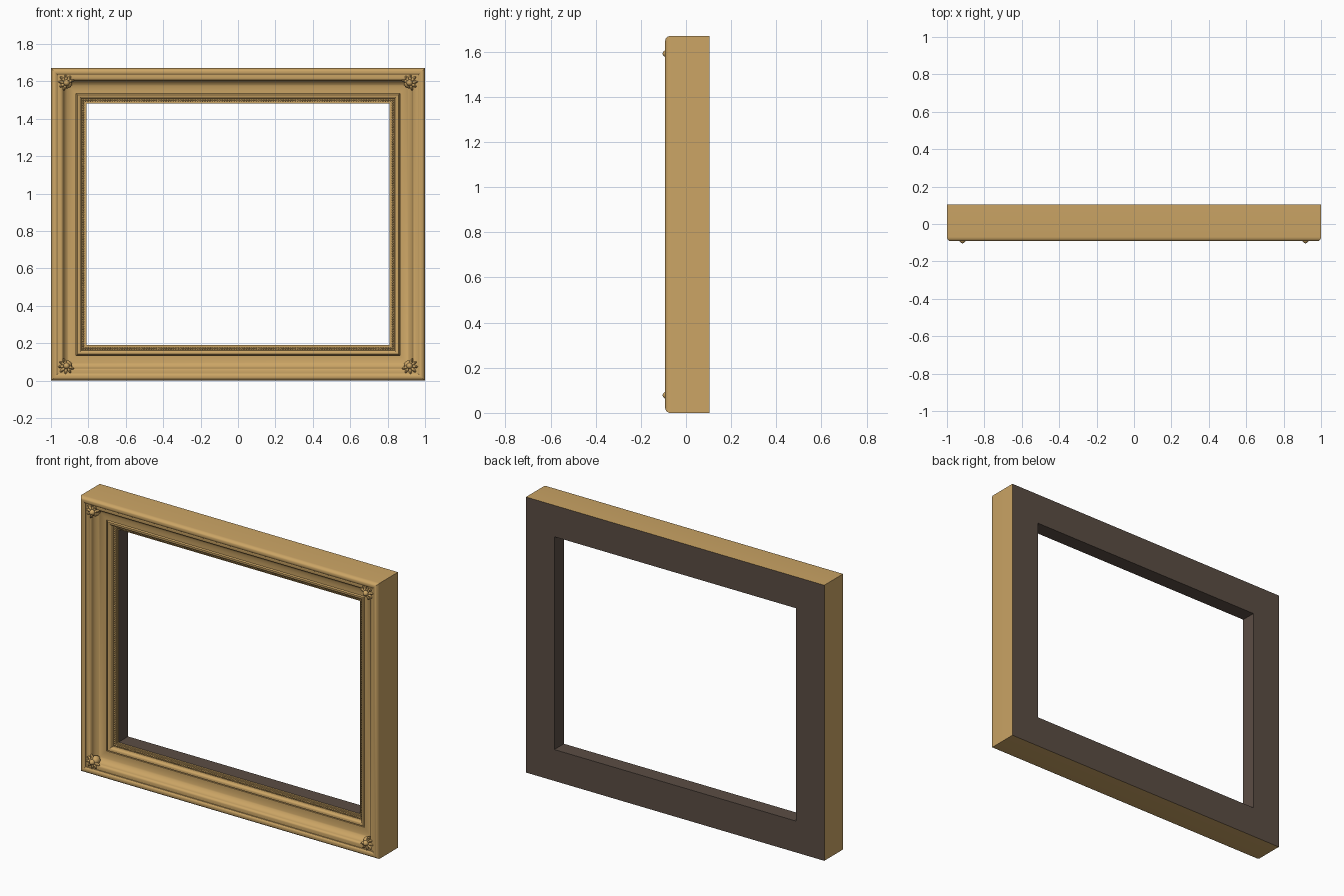
import bpy, bmesh, math
from mathutils import Matrix, Vector

cube = bpy.data.objects.get("Cube")
if cube:
    bpy.data.objects.remove(cube)

HALF_W, HALF_H = 1.0, 0.835
BACK, INNER = 0.104, 0.19


def material(name, rgb):
    m = bpy.data.materials.new(name)
    m.use_nodes = True
    m.diffuse_color = (*rgb, 1)
    m.node_tree.nodes["Principled BSDF"].inputs["Base Color"].default_value = (*rgb, 1)
    return m


gold = material("antique gold", (0.60, 0.375, 0.13))
brown = material("dark brown wood", (0.105, 0.075, 0.058))


def finish(bm, name, mats, angle=30):
    bmesh.ops.recalc_face_normals(bm, faces=bm.faces)
    mesh = bpy.data.meshes.new(name)
    bm.to_mesh(mesh)
    bm.free()
    for m in mats:
        mesh.materials.append(m)
    ob = bpy.data.objects.new(name, mesh)
    bpy.context.collection.objects.link(ob)
    bpy.ops.object.select_all(action='DESELECT')
    ob.select_set(True)
    bpy.context.view_layer.objects.active = ob
    bpy.ops.object.shade_smooth_by_angle(angle=math.radians(angle))
    return ob


def arc(cx, cy, rx, ry, a0, a1, n):
    """Elliptical arc in (inset, y), angles in degrees."""
    out = []
    for i in range(n + 1):
        a = math.radians(a0 + (a1 - a0) * i / n)
        out.append((cx + rx * math.cos(a), cy + ry * math.sin(a)))
    return out


# Moulding profile from outer back edge, over the front, to the opening
profile = [(0, BACK)]
profile += arc(0.02, -0.069, 0.02, 0.023, 180, 300, 8)       # rounded outer lip
profile += [(0.037, -0.084), (0.037, -0.078), (0.046, -0.078)]
profile += arc(0.046, -0.062, 0.020, 0.016, -90, 0, 6)       # shoulder roll
profile += arc(0.125, -0.062, 0.059, 0.040, 170, 90, 10)     # broad cove
profile += [(0.135, -0.022), (0.135, -0.012)]
profile += arc(0.142, -0.012, 0.020, 0.014, -90, 0, 6)       # inner roll
profile += [(0.162, 0.004), (0.182, 0.004), (0.182, 0.012), (INNER, 0.012)]
sight = len(profile) - 1
profile += [(INNER, BACK)]

# Mitred frame; opening wall and back are brown
bm = bmesh.new()
rings = []
for t, y in profile:
    w, h = HALF_W - t, HALF_H - t
    rings.append([bm.verts.new((sx * w, y, HALF_H + sz * h))
                  for sx, sz in ((-1, -1), (1, -1), (1, 1), (-1, 1))])
for i, ring in enumerate(rings):
    nxt = rings[(i + 1) % len(rings)]
    for k in range(4):
        j = (k + 1) % 4
        f = bm.faces.new((ring[k], ring[j], nxt[j], nxt[k]))
        f.material_index = 1 if i >= sight else 0
finish(bm, "frame_moulding", [gold, brown])

# String of beads along the sight edge
bm = bmesh.new()
inset, radius = 0.172, 0.006
w, h = HALF_W - inset, HALF_H - inset
corners = [Vector((sx * w, 0.002, HALF_H + sz * h))
           for sx, sz in ((-1, -1), (1, -1), (1, 1), (-1, 1))]
for k in range(4):
    a, b = corners[k], corners[(k + 1) % 4]
    count = round((b - a).length / 0.013)
    for i in range(count):
        bmesh.ops.create_icosphere(bm, subdivisions=1, radius=radius,
                                   matrix=Matrix.Translation(a.lerp(b, i / count)))
finish(bm, "bead_string", [gold], 60)


# Corner ornaments: a boss with a fan of leaves toward the outer corner
def ellipsoid(bm, centre, size, angle=0.0, tilt=0.0):
    mat = (Matrix.Translation(centre) @ Matrix.Rotation(-angle, 4, 'Y')
           @ Matrix.Rotation(tilt, 4, 'Z') @ Matrix.Diagonal((*size, 1)))
    bmesh.ops.create_uvsphere(bm, u_segments=12, v_segments=8, radius=1, matrix=mat)


for sx, side in ((1, "left"), (-1, "right")):
    for sz, level in ((1, "upper"), (-1, "lower")):
        bm = bmesh.new()
        c = Vector((sx * 0.917, -0.082, HALF_H + sz * 0.757))
        ellipsoid(bm, c, (0.017, 0.022, 0.017))
        outward = math.atan2(sz, sx)
        for step in range(-3, 4):
            a = outward + step * math.radians(38)
            reach = 0.030 - 0.002 * abs(step)
            d = Vector((math.cos(a), 0, math.sin(a)))
            ellipsoid(bm, c + d * reach + Vector((0, 0.006, 0)),
                      (0.020, 0.010, 0.008), a, 0.2)
            ellipsoid(bm, c + d * (reach + 0.008) + Vector((0, -0.001, 0)),
                      (0.009, 0.005, 0.003), a)
        # Stem block seating the ornament in the cove
        ellipsoid(bm, c + Vector((-sx * 0.004, 0.022, -sz * 0.004)), (0.026, 0.03, 0.026))
        finish(bm, f"{level}_{side}_corner_ornament", [gold], 60)
